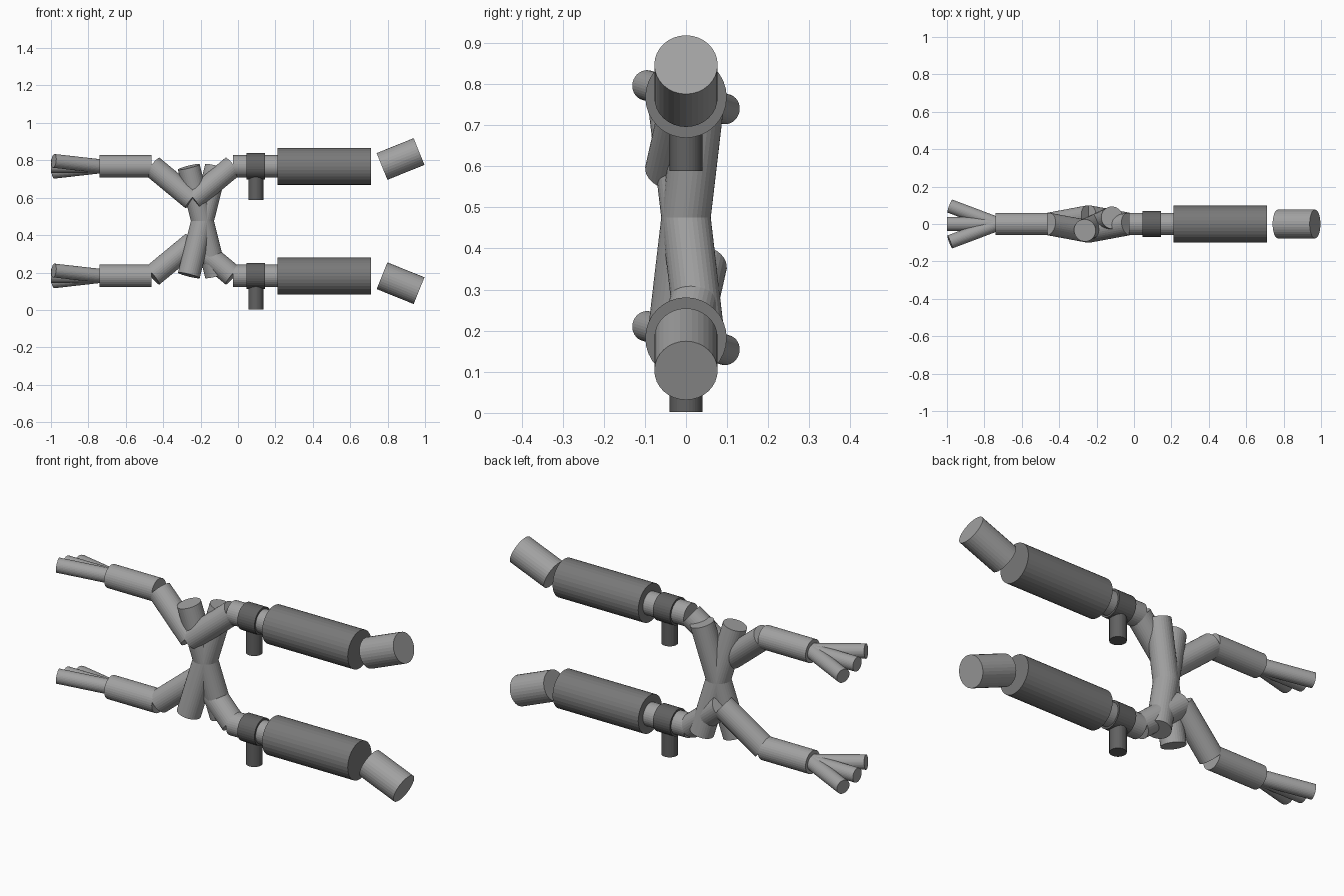
import bpy
from mathutils import Vector

if "Cube" in bpy.data.objects:
    bpy.data.objects.remove(bpy.data.objects["Cube"])

MID_Z = 0.475      # height of the crossover centre
OFFSET = 0.293     # each exhaust line above / below that centre


def material(name, grey):
    mat = bpy.data.materials.new(name)
    mat.diffuse_color = (grey, grey, grey, 1)
    mat.use_nodes = True
    mat.node_tree.nodes["Principled BSDF"].inputs["Base Color"].default_value = mat.diffuse_color
    return mat


STEEL = material("steel", 0.36)
DARK = material("dark_steel", 0.19)
VALVE = material("valve_grey", 0.12)


def pipe(name, start, end, radius, mat=STEEL):
    """Capped cylinder between two points."""
    a, b = Vector(start), Vector(end)
    bpy.ops.mesh.primitive_cylinder_add(
        vertices=32, radius=radius, depth=(b - a).length, location=(a + b) / 2)
    ob = bpy.context.object
    ob.name = name
    ob.rotation_mode = 'QUATERNION'
    ob.rotation_quaternion = (b - a).to_track_quat('Z', 'Y')
    ob.data.materials.append(mat)
    return ob


# two exhaust lines: the lower is the upper turned half round the x axis
for side, s in (("upper", 1), ("lower", -1)):
    zc = MID_Z + s * OFFSET

    def p(x, y=0.0, z=0.0):
        return (x, s * y, zc + s * z)

    # header pipes fanning out of the collector
    for i, k in enumerate((-1, 0, 1)):
        x_end = -1.0 if k == 0 else -0.985
        pipe(f"{side}_header_pipe_{i + 1}", p(x_end, 0.096 * k, -0.029 * k),
             p(-0.73), 0.037)
    pipe(f"{side}_collector", p(-0.74), p(-0.462), 0.06)

    # angled pipes meeting beside the crossover
    pipe(f"{side}_front_bend", p(-0.458, 0, 0), p(-0.243, -0.04, -0.178), 0.06)
    pipe(f"{side}_rear_bend", p(-0.028, 0, 0), p(-0.243, -0.04, -0.178), 0.06)

    # rear pipe, valve and muffler
    pipe(f"{side}_rear_pipe", p(-0.028), p(0.22), 0.06)
    pipe(f"{side}_valve_body", p(0.045), p(0.145), 0.07, VALVE)
    pipe(f"{side}_valve_actuator", (0.095, 0, zc), (0.095, 0, zc - 0.18), 0.04, VALVE)
    pipe(f"{side}_muffler", p(0.21), p(0.71), 0.099, DARK)

    # splayed tail tip
    pipe(f"{side}_tail_tip", p(0.77, 0, -0.001), p(0.968, 0, 0.079), 0.077)

# crossing pipes in the middle
for name, s in (("crossover_pipe_a", 1), ("crossover_pipe_b", -1)):
    pipe(name, (-0.263, -0.034, MID_Z + s * 0.29),
         (-0.117, 0.034, MID_Z - s * 0.29), 0.06)
